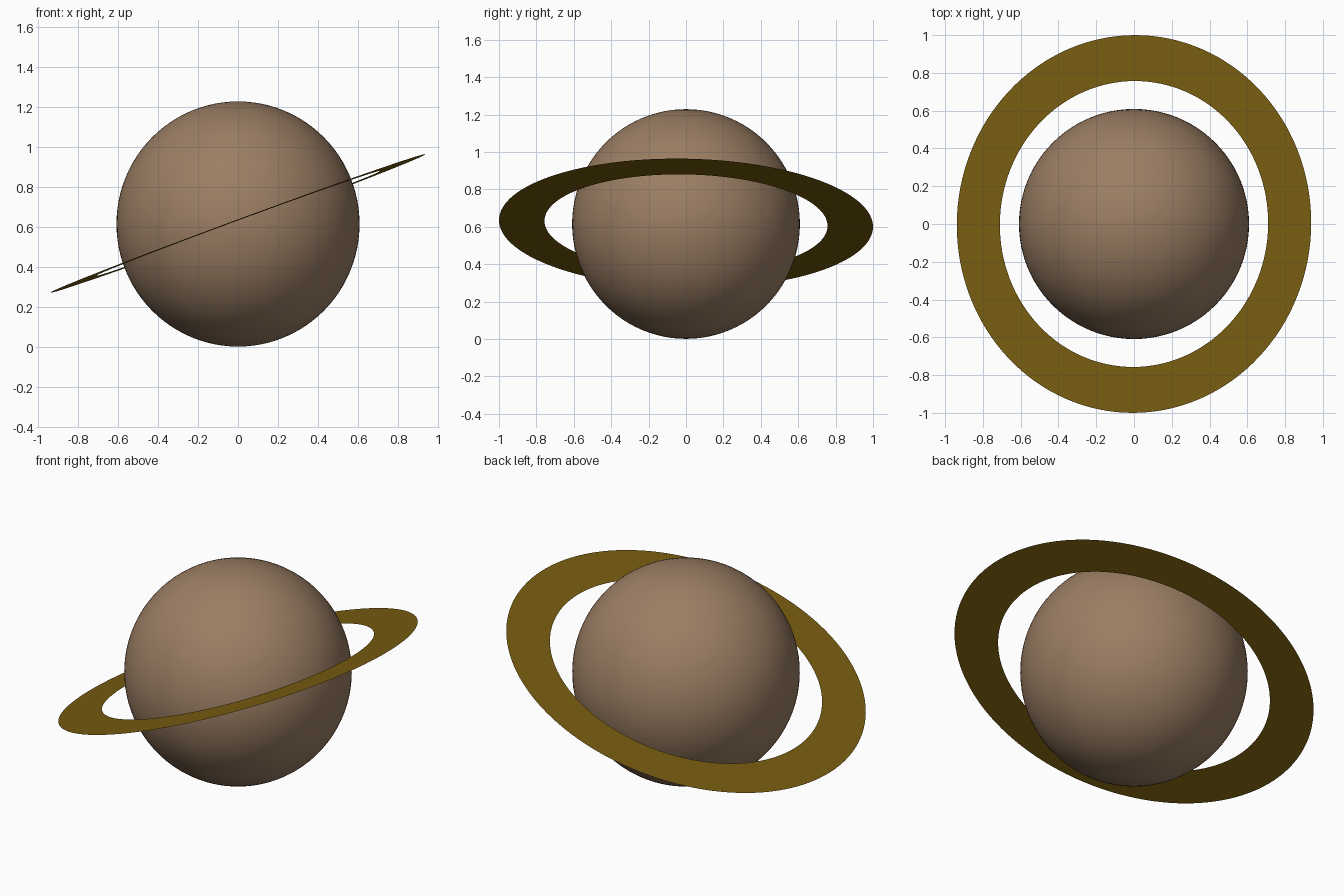
import bpy, bmesh, math
from mathutils import Vector

if "Cube" in bpy.data.objects:
    bpy.data.objects.remove(bpy.data.objects["Cube"])

def material(name, rgb):
    m = bpy.data.materials.new(name)
    m.diffuse_color = (*rgb, 1)
    m.use_nodes = True
    m.node_tree.nodes["Principled BSDF"].inputs["Base Color"].default_value = m.diffuse_color
    return m

def add_object(name, bm, mat):
    me = bpy.data.meshes.new(name)
    bm.to_mesh(me)
    bm.free()
    me.materials.append(mat)
    ob = bpy.data.objects.new(name, me)
    bpy.context.collection.objects.link(ob)
    return ob

tan = material("dusty tan", (0.328, 0.209, 0.127))
gold = material("dark gold", (0.188, 0.109, 0.0052))

# planet globe, very slightly taller than wide
bm = bmesh.new()
bmesh.ops.create_uvsphere(bm, u_segments=96, v_segments=48, radius=1)
for f in bm.faces:
    f.smooth = True
globe = add_object("planet_globe", bm, tan)
globe.scale = (0.609, 0.609, 0.614)
globe.location = (0, 0, 0.615)

# flat tilted ring: an annulus of quads between two radii
INNER, OUTER, SEGMENTS = 0.757, 1.0, 128
bm = bmesh.new()
loops = [[bm.verts.new((r * math.cos(a), r * math.sin(a), 0))
          for a in (2 * math.pi * i / SEGMENTS for i in range(SEGMENTS))]
         for r in (INNER, OUTER)]
for i in range(SEGMENTS):
    j = (i + 1) % SEGMENTS
    bm.faces.new((loops[0][i], loops[1][i], loops[1][j], loops[0][j]))
ring = add_object("planet_ring", bm, gold)
ring.location = (0, 0, 0.618)
ring.rotation_mode = 'QUATERNION'
ring.rotation_quaternion = Vector((0, 0, 1)).rotation_difference(Vector((-0.369, 0.02, 1)))
